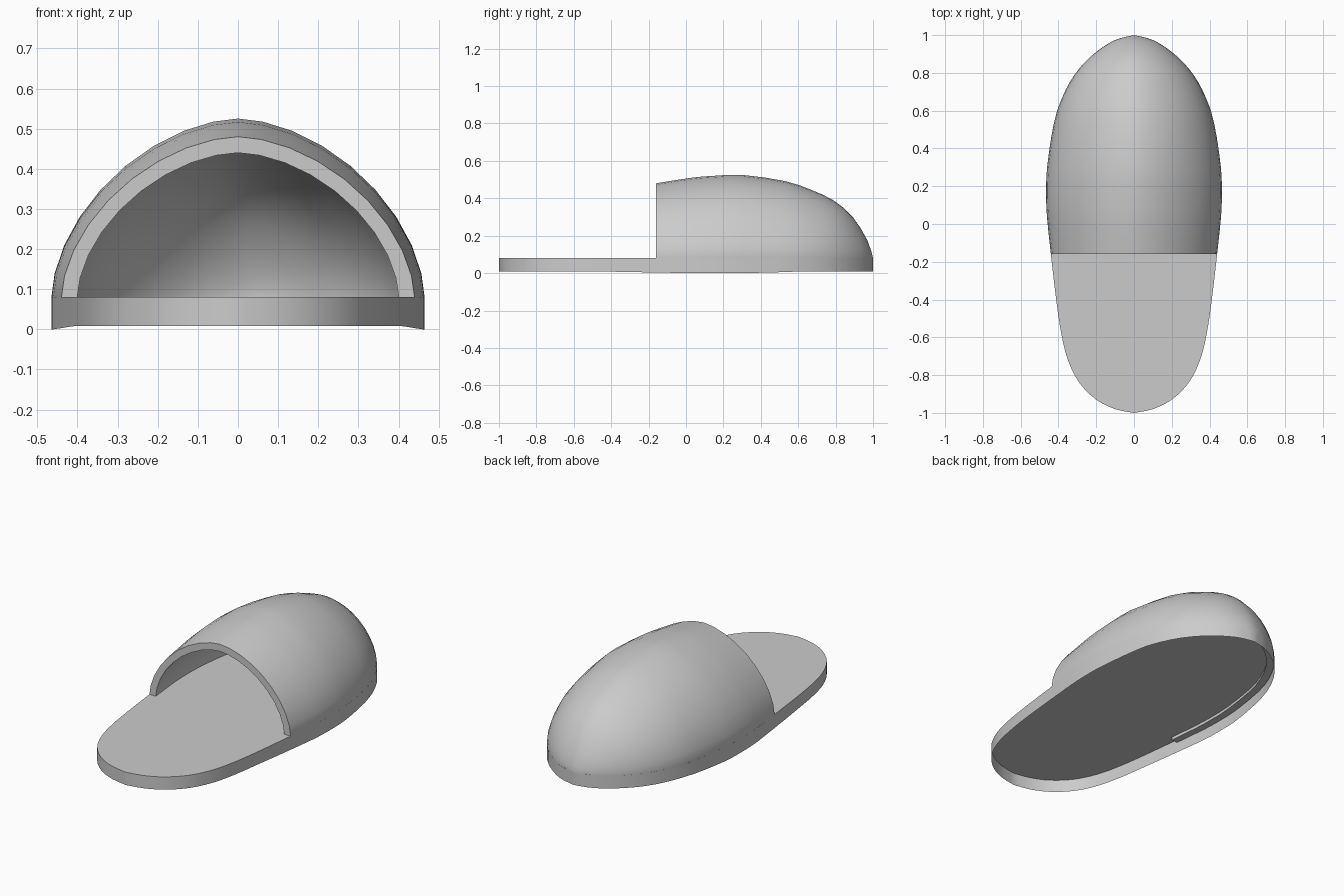
import bpy, bmesh, math

if "Cube" in bpy.data.objects:
    bpy.data.objects.remove(bpy.data.objects["Cube"])

SOLE_TOP, CUT_Y, SEGS = 0.08, -0.16, 18

# Stations from heel to toe: y, half width, height of upper above the sole
HEEL = [(-1, 0, 0), (-.98, .1, 0), (-.93, .2, 0), (-.84, .29, 0), (-.72, .35, 0),
        (-.58, .385, 0), (-.4, .412, 0)]
VAMP = [(-.16, .44, .40), (.03, .46, .43), (.15, .465, .44), (.3, .46, .445),
        (.53, .425, .412), (.67, .38, .365), (.79, .315, .308), (.89, .225, .222),
        (.97, .11, .095), (1, 0, 0)]


def smooth(points, steps):
    """Catmull-Rom curve through the points."""
    out = []
    for i in range(len(points) - 1):
        a, b = points[max(i - 1, 0)], points[i]
        c, d = points[i + 1], points[min(i + 2, len(points) - 1)]
        for s in range(steps):
            t = s / steps
            out.append(tuple(
                0.5 * (2 * q + (r - p) * t + (2 * p - 5 * q + 4 * r - u) * t * t
                       + (3 * q - p - 3 * r + u) * t ** 3)
                for p, q, r, u in zip(a, b, c, d)))
    return out + [points[-1]]


def finish(bm, name):
    mesh = bpy.data.meshes.new(name)
    bm.to_mesh(mesh)
    bm.free()
    obj = bpy.data.objects.new(name, mesh)
    bpy.context.collection.objects.link(obj)
    bpy.ops.object.select_all(action='DESELECT')
    bpy.context.view_layer.objects.active = obj
    obj.select_set(True)
    bpy.ops.object.shade_smooth_by_angle(angle=math.radians(35))


# Sole: flat top with a side wall, open underneath
right = [(w, y) for y, w, h in smooth(HEEL + VAMP, 3)]
outline = right + [(-x, y) for x, y in right[-2:0:-1]]
bm = bmesh.new()
top = [bm.verts.new((x, y, SOLE_TOP)) for x, y in outline]
low = [bm.verts.new((x, y, 0.008 * (1 - min(1, max(0, (abs(x) - .41) / .05)))))
       for x, y in outline]
bm.faces.new(top)
for i in range(len(top)):
    j = (i + 1) % len(top)
    bm.faces.new((low[i], low[j], top[j], top[i]))
finish(bm, "sole")


def shell(bm, sx, sy, sz):
    """Half dome over the front of the sole, with a short skirt tucked into it."""
    rows = []
    for y, w, h in smooth(VAMP, 2):
        yy = CUT_Y + (y - CUT_Y) * sy
        ring = [(w * sx * .99, yy, .06)]
        for k in range(SEGS + 1):
            a = math.pi * k / SEGS
            c, s = math.cos(a), max(0, math.sin(a))
            x = math.copysign(abs(c) ** 1.15, c) * w * sx
            ring.append((x, yy, SOLE_TOP + h * sz * s ** 1.15))
        ring.append((-w * sx * .99, yy, .06))
        rows.append([bm.verts.new(p) for p in ring])
    for r, q in zip(rows, rows[1:]):
        for k in range(len(r) - 1):
            bm.faces.new((r[k], q[k], q[k + 1], r[k + 1]))
    # Border loop: opening edge, then along both lower edges to the toe
    return [q[-1] for q in rows[::-1]] + rows[0][-2:0:-1] + [q[0] for q in rows]


# Upper: outer and inner domes joined around the opening and lower rim
bm = bmesh.new()
outer = shell(bm, 1, 1, 1)
inner = shell(bm, .91, .965, .90)
for i in range(len(outer) - 1):
    bm.faces.new((outer[i], outer[i + 1], inner[i + 1], inner[i]))
bmesh.ops.remove_doubles(bm, verts=bm.verts, dist=1e-4)
bmesh.ops.recalc_face_normals(bm, faces=bm.faces)
finish(bm, "upper")
